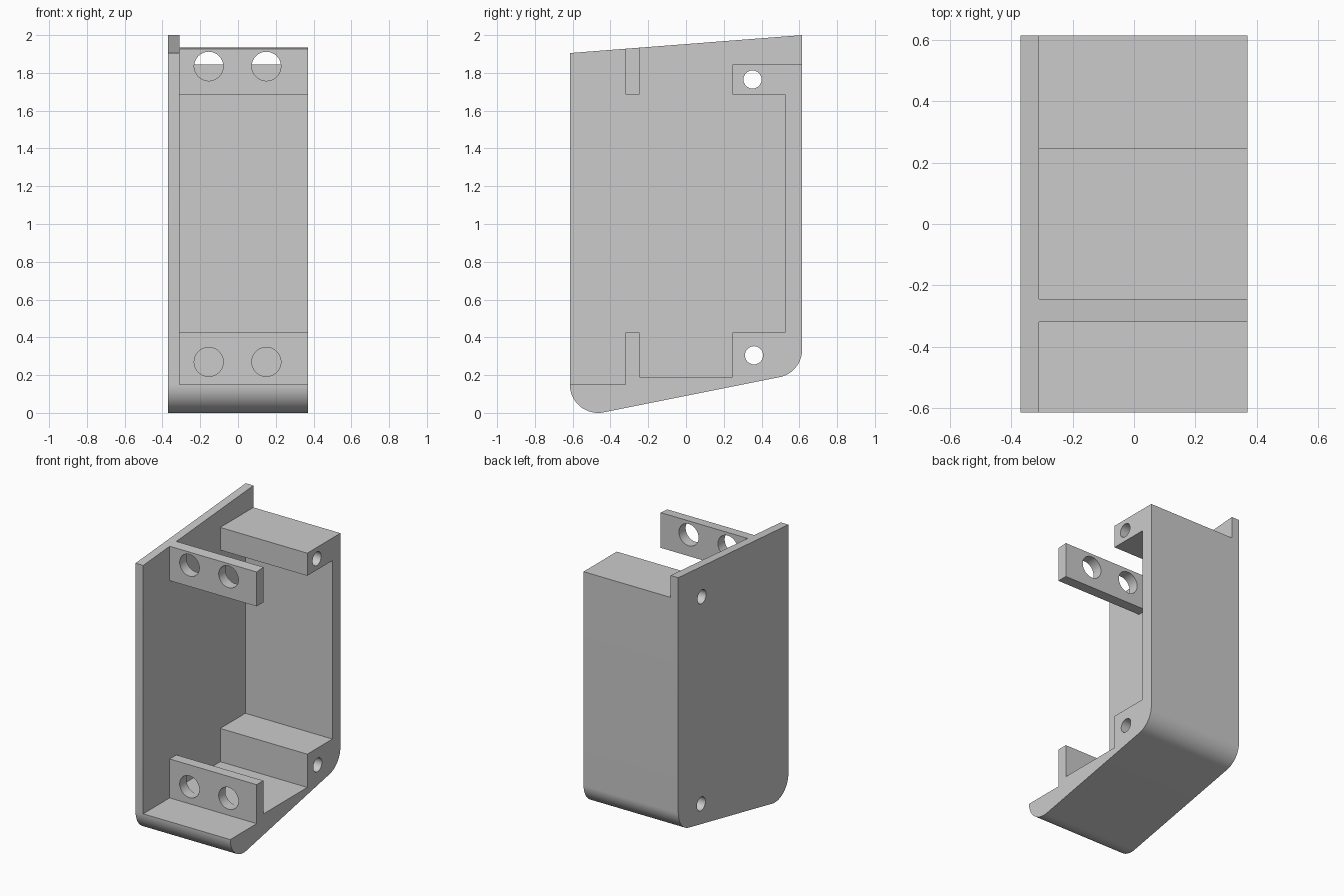
import bpy, bmesh, math
from mathutils import Matrix, Vector

cube = bpy.data.objects.get("Cube")
if cube:
    bpy.data.objects.remove(cube, do_unlink=True)

mat = bpy.data.materials.new("plain grey")
mat.use_nodes = True
GREY = (0.6, 0.6, 0.6, 1)
mat.diffuse_color = GREY
mat.node_tree.nodes["Principled BSDF"].inputs["Base Color"].default_value = GREY

OUTER, SEAM, OPEN = -0.37, -0.31, 0.37   # x of plate face, plate inside, open side
FRONT, BACK = -0.615, 0.615
R = 0.15                                 # bottom corner radius
TILT = math.atan(0.2)                    # slope of the underside


def top_z(y):
    return 1.905 + 0.095 * (y - FRONT) / (BACK - FRONT)


def arc(cy, cz, start, end, steps=20):
    angles = [start + (end - start) * i / steps for i in range(steps + 1)]
    return [(cy + R * math.cos(a), cz + R * math.sin(a)) for a in angles]


def extrude_profile(name, points, x0, x1):
    """Solid from a (y, z) outline, stretched along x."""
    bm = bmesh.new()
    face = bm.faces.new([bm.verts.new((x0, y, z)) for y, z in points])
    new = bmesh.ops.extrude_face_region(bm, geom=[face])["geom"]
    moved = [v for v in new if isinstance(v, bmesh.types.BMVert)]
    bmesh.ops.translate(bm, verts=moved, vec=(x1 - x0, 0, 0))
    bmesh.ops.recalc_face_normals(bm, faces=bm.faces)
    mesh = bpy.data.meshes.new(name)
    bm.to_mesh(mesh)
    bm.free()
    mesh.materials.append(mat)
    obj = bpy.data.objects.new(name, mesh)
    bpy.context.collection.objects.link(obj)
    return obj


def drill(name, centre, axis, radius, depth):
    bm = bmesh.new()
    turn = Vector((0, 0, 1)).rotation_difference(Vector(axis)).to_matrix().to_4x4()
    bmesh.ops.create_cone(bm, cap_ends=True, segments=48, radius1=radius, radius2=radius,
                          depth=depth, matrix=Matrix.Translation(centre) @ turn)
    mesh = bpy.data.meshes.new(name)
    bm.to_mesh(mesh)
    bm.free()
    mesh.materials.append(mat)
    obj = bpy.data.objects.new(name, mesh)
    bpy.context.collection.objects.link(obj)
    return obj


def combine(target, tool, operation):
    """Apply a boolean and discard the tool."""
    mod = target.modifiers.new("combine", "BOOLEAN")
    mod.operation, mod.solver, mod.object = operation, "EXACT", tool
    bpy.context.view_layer.objects.active = target
    bpy.ops.object.modifier_apply(modifier=mod.name)
    bpy.data.objects.remove(tool, do_unlink=True)


# Rounded underside, from the front lip round to the back wall
down = -math.pi / 2 + TILT
underside = (arc(FRONT + R, R, math.pi, 2 * math.pi + down)
             + arc(BACK - R, R + 0.2 * (BACK - FRONT - 2 * R), down, 0))

# Side plate, back and bottom walls with screw blocks and lower tab
casing = extrude_profile("casing", underside + [(BACK, top_z(BACK)), (FRONT, top_z(FRONT))],
                         OUTER, SEAM)
TAB0, TAB1, BLOCK, WALL = -0.32, -0.245, 0.245, 0.525
LOW, HIGH = 0.425, 1.685
inner = [(BACK, 1.845), (BLOCK, 1.845), (BLOCK, HIGH), (WALL, HIGH), (WALL, LOW),
         (BLOCK, LOW), (BLOCK, 0.19), (TAB1, 0.19), (TAB1, LOW), (TAB0, LOW), (TAB0, R)]
combine(casing, extrude_profile("walls", underside + inner, SEAM, OPEN), "UNION")

# Upper tab
upper = [(TAB0, HIGH), (TAB1, HIGH), (TAB1, top_z(TAB1)), (TAB0, top_z(TAB0))]
combine(casing, extrude_profile("upper_tab", upper, SEAM, OPEN), "UNION")

# Large holes through both tabs
for x in (-0.155, 0.15):
    for z in (0.27, 1.835):
        combine(casing, drill("tab_hole", (x, (TAB0 + TAB1) / 2, z), (0, 1, 0), 0.077, 0.2),
                "DIFFERENCE")

# Screw holes running the full width of the blocks
for y, z in ((0.36, 0.305), (0.352, 1.765)):
    combine(casing, drill("screw_hole", (0, y, z), (1, 0, 0), 0.048, 1), "DIFFERENCE")

# Smooth curves, sharp corners
bpy.ops.object.select_all(action="DESELECT")
casing.select_set(True)
bpy.context.view_layer.objects.active = casing
bpy.ops.object.shade_smooth_by_angle(angle=math.radians(30))
